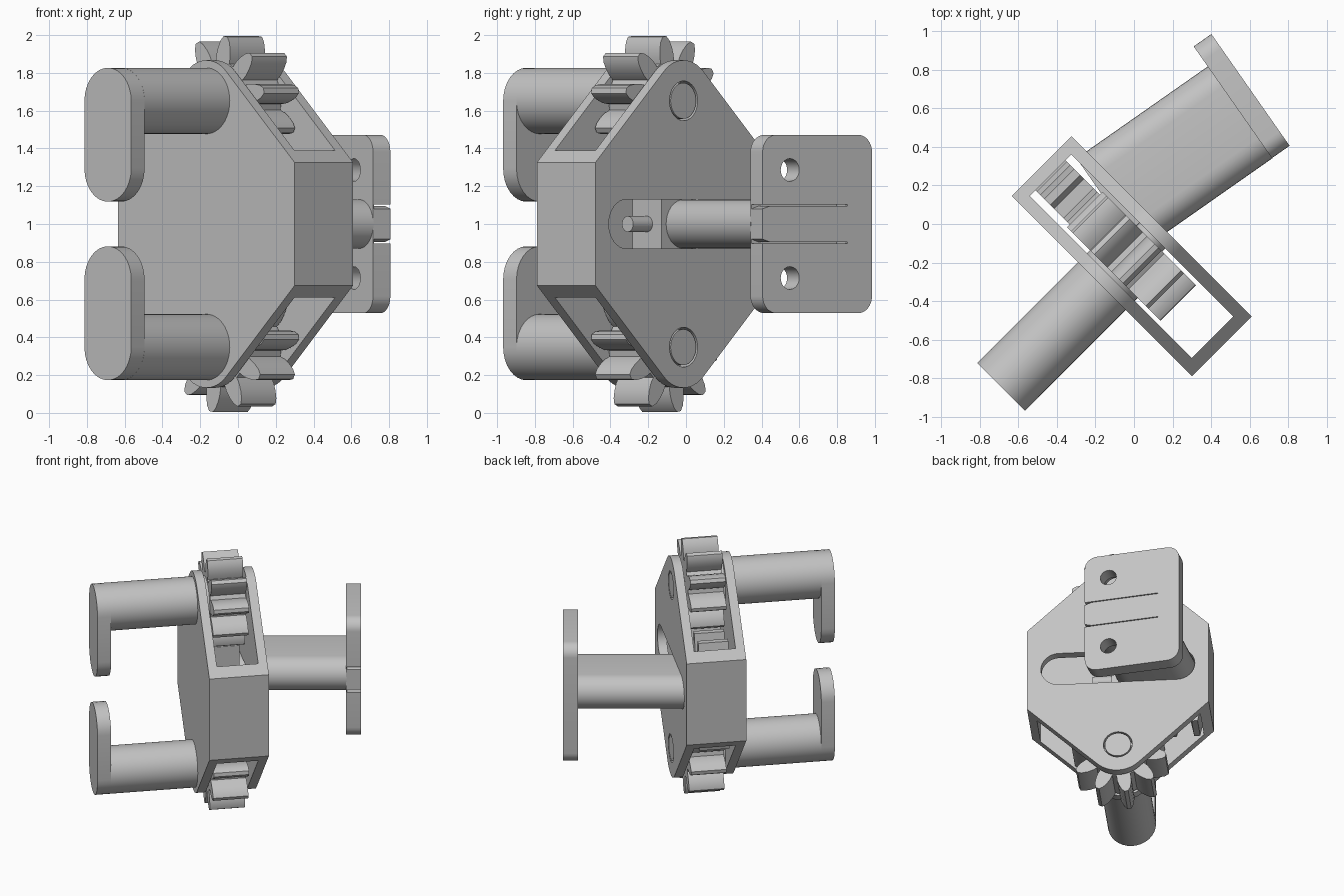
import bpy, bmesh, math
from mathutils import Matrix, Vector

if "Cube" in bpy.data.objects:
    bpy.data.objects.remove(bpy.data.objects["Cube"])

MID = 1.0            # height of the mirror plane
PIVOT = 0.652        # gear axis distance from the mirror plane

grey = bpy.data.materials.new("grey")
grey.diffuse_color = (0.55, 0.55, 0.55, 1)
grey.use_nodes = True
grey.node_tree.nodes["Principled BSDF"].inputs["Base Color"].default_value = grey.diffuse_color

# placement of the housing (turned 45 degrees) and of the tilted handle
HOUSING = Matrix.Translation((-0.0125, -0.1675, MID)) @ Matrix.Rotation(math.radians(-45), 4, 'Z')
HANDLE = Matrix.Translation((0.549, 0.578, MID)) @ Matrix.Rotation(math.radians(-55), 4, 'Z')


def prism(name, pts, y0, y1, frame=HOUSING):
    """Extrude an (x, z) outline along y."""
    bm = bmesh.new()
    face = bm.faces.new([bm.verts.new((x, y0, z)) for x, z in pts])
    ext = bmesh.ops.extrude_face_region(bm, geom=[face])
    bmesh.ops.translate(bm, vec=(0, y1 - y0, 0),
                        verts=[v for v in ext["geom"] if isinstance(v, bmesh.types.BMVert)])
    bmesh.ops.recalc_face_normals(bm, faces=bm.faces)
    bm.transform(frame)
    me = bpy.data.meshes.new(name)
    bm.to_mesh(me)
    bm.free()
    me.materials.append(grey)
    ob = bpy.data.objects.new(name, me)
    bpy.context.collection.objects.link(ob)
    return ob


def arc(cx, cz, r, a0, a1, n=16):
    return [(cx + r * math.cos(math.radians(a0 + (a1 - a0) * i / n)),
             cz + r * math.sin(math.radians(a0 + (a1 - a0) * i / n))) for i in range(n + 1)]


def circle(cx, cz, r, n=40):
    return arc(cx, cz, r, 0, 360, n)[:-1]


def box(x0, x1, z0, z1):
    return [(x0, z0), (x1, z0), (x1, z1), (x0, z1)]


def stadium_x(half, r):
    return arc(half - r, 0, r, -90, 90) + arc(r - half, 0, r, 90, 270)


def stadium_z(z0, z1, r):
    return arc(0, z1 - r, r, 0, 180) + arc(0, z0 + r, r, 180, 360)


def cut(ob, cutters):
    bpy.context.view_layer.objects.active = ob
    for c in cutters:
        m = ob.modifiers.new("cut", 'BOOLEAN')
        m.operation, m.solver, m.object = 'DIFFERENCE', 'EXACT', c
        bpy.ops.object.modifier_apply(modifier=m.name)
        bpy.data.objects.remove(c)


# housing: hexagon with rounded tips, open top to bottom, slotted at the back
housing = prism("housing", [(0.661, -0.325), (0.661, 0.325)]
                + arc(0, PIVOT, 0.215, 46.8, 133.2)
                + [(-0.661, 0.325), (-0.661, -0.325)]
                + arc(0, -PIVOT, 0.215, 226.8, 313.2), -0.219, 0.219)
cut(housing, [prism("cavity_cutter", box(-0.594, 0.594, -1.5, 1.5), -0.152, 0.152),
              prism("slot_cutter", stadium_x(0.56, 0.13), 0.1, 0.3)]
    + [prism("pin_cutter", circle(0, s * PIVOT, 0.105), 0.1, 0.3) for s in (1, -1)])

# gears, pins, arms and jaws, mirrored top and bottom
TOOTH = [(0.205, -0.05), (0.24, -0.052), (0.28, -0.046), (0.32, -0.033), (0.345, -0.014),
         (0.345, 0.014), (0.32, 0.033), (0.28, 0.046), (0.24, 0.052), (0.205, 0.05)]
for side, s in (("upper", 1), ("lower", -1)):
    outline = []
    for k in range(10):
        a = math.radians(9 + 36 * k)
        outline += [(r * math.cos(a) - t * math.sin(a),
                     s * PIVOT + r * math.sin(a) + t * math.cos(a)) for r, t in TOOTH]
    prism(side + "_gear", outline, -0.13, 0.13)
    prism(side + "_pin", circle(0, s * PIVOT, 0.095), 0.12, 0.217)
    prism(side + "_arm", circle(0, s * PIVOT, 0.175, 48), -0.857, -0.125)
    z = sorted((s * 0.118, s * (PIVOT + 0.175)))
    prism(side + "_jaw", stadium_z(z[0], z[1], 0.175), -0.957, -0.857)

# sliding rack between the gears, with its short guide rod
PITCH = 0.1696
top, bottom = [], []
for k in range(4):
    c = 0.0 - PITCH * k
    for lst, sign, off in ((top, 1, 0.0), (bottom, -1, -0.04)):
        lst += [(c + off + d, sign * h) for d, h in
                ((0.05, 0.29), (0.022, 0.42), (-0.022, 0.42), (-0.05, 0.29))]
prism("rack", [(0.055, -0.29), (0.055, 0.29)] + top
      + [(-0.585, 0.29), (-0.585, -0.29)] + bottom[::-1], -0.11, 0.11)
rod_frame = HOUSING @ Matrix.Rotation(math.radians(-90), 4, 'Z')
prism("guide_rod", circle(0, 0, 0.042, 24), 0.04, 0.2, rod_frame)

# handle slab
prism("handle_slab", stadium_x(0.291, 0.13), -0.83, 0.004, HANDLE)

# end plate with rounded corners, two screw holes and two slits
x0, x1, h, r = -0.418, 0.289, 0.472, 0.09
plate = prism("end_plate", arc(x1 - r, h - r, r, 0, 90, 8) + arc(x0 + r, h - r, r, 90, 180, 8)
              + arc(x0 + r, r - h, r, 180, 270, 8) + arc(x1 - r, r - h, r, 270, 360, 8),
              0, 0.112, HANDLE)
cutters = []
for s in (1, -1):
    cutters.append(prism("hole_cutter", circle(x1 - 0.177, s * 0.286, 0.06, 32), -0.1, 0.2, HANDLE))
    cutters.append(prism("slit_cutter", [(x1 + 0.05, s * 0.065), (x1 + 0.05, s * 0.102),
                                         (x1 - 0.55, s * 0.102), (x1 - 0.55, s * 0.096),
                                         (x1 - 0.05, s * 0.096)], 0.008, 0.2, HANDLE))
cut(plate, cutters)

# smooth the round surfaces, keep the edges
for ob in bpy.context.scene.objects:
    bpy.ops.object.select_all(action='DESELECT')
    ob.select_set(True)
    bpy.context.view_layer.objects.active = ob
    bpy.ops.object.shade_smooth_by_angle(angle=math.radians(28))
